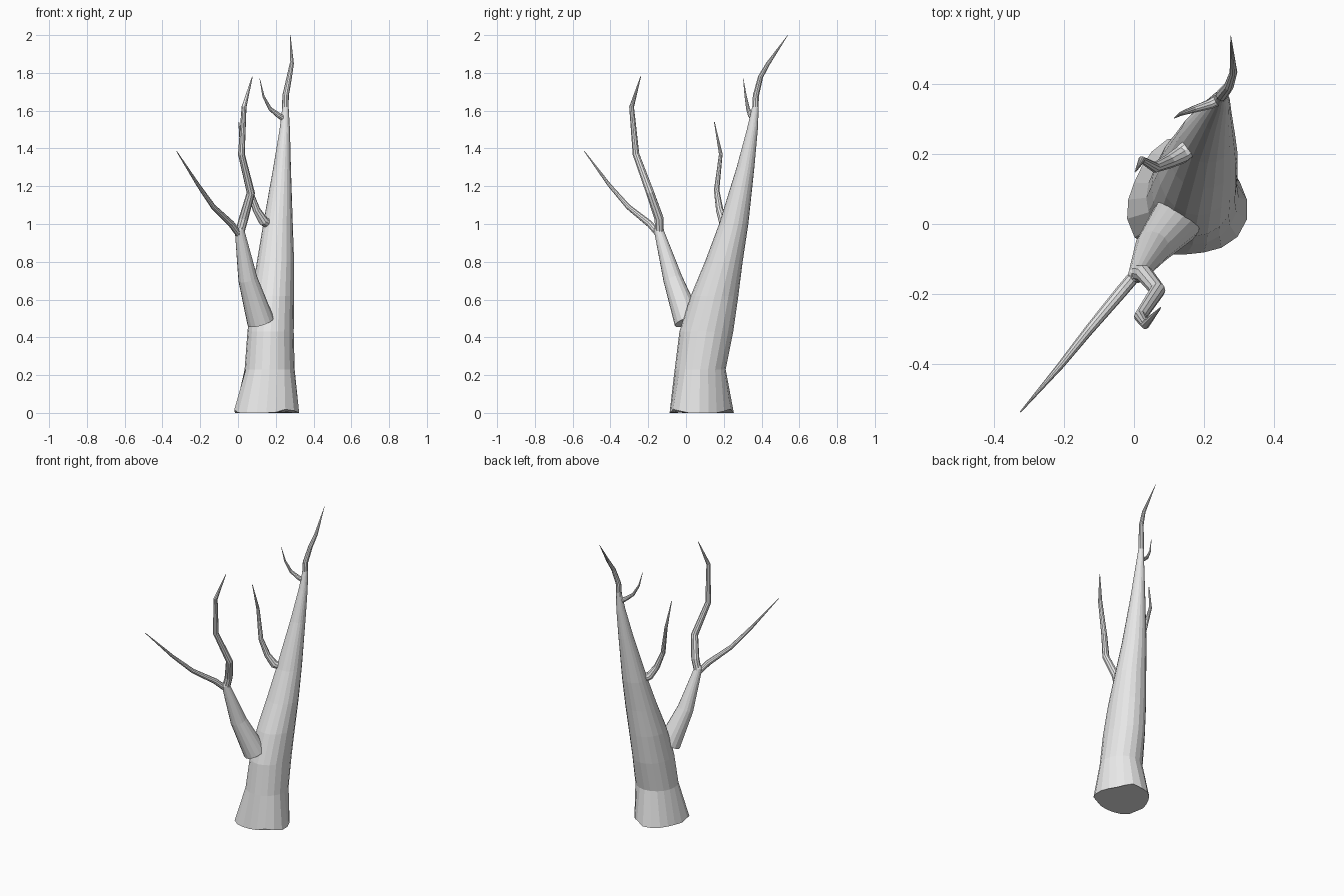
import bpy, bmesh, math
from mathutils import Vector

bark = bpy.data.materials.new("pale grey bark")
bark.diffuse_color = (0.8, 0.8, 0.8, 1)


def skin(name, rings):
    """Join rings of points into a closed tube."""
    bm = bmesh.new()
    loops = [[bm.verts.new(p) for p in ring] for ring in rings]
    n = len(loops[0])
    for a, b in zip(loops, loops[1:]):
        for i in range(n):
            j = (i + 1) % n
            bm.faces.new((a[i], a[j], b[j], b[i]))
    bm.faces.new(loops[0][::-1])
    bm.faces.new(loops[-1])
    bmesh.ops.recalc_face_normals(bm, faces=bm.faces)
    mesh = bpy.data.meshes.new(name)
    bm.to_mesh(mesh)
    bm.free()
    mesh.materials.append(bark)
    obj = bpy.data.objects.new(name, mesh)
    bpy.context.collection.objects.link(obj)
    return obj


def branch(name, path, sides=10):
    """Tapering tube along (x, y, z, radius) points, rings square to the path."""
    pts = [Vector(p[:3]) for p in path]
    rings = []
    side = Vector((1, 0, 0))
    for i, p in enumerate(pts):
        d = Vector((0, 0, 0))
        if i > 0:
            d += (p - pts[i - 1]).normalized()
        if i < len(pts) - 1:
            d += (pts[i + 1] - p).normalized()
        d.normalize()
        side = (side - d * side.dot(d)).normalized()
        up = d.cross(side)
        r = path[i][3]
        rings.append([p + (side * math.cos(t) + up * math.sin(t)) * r
                      for t in (math.tau * k / sides for k in range(sides))])
    return skin(name, rings)


# Trunk: level rings given as z, x min, x max, y min, y max
levels = [
    (0.00, -0.02, 0.32, -0.10, 0.24),
    (0.23, 0.035, 0.30, -0.06, 0.21),
    (0.43, 0.05, 0.295, -0.035, 0.25),
    (0.62, 0.07, 0.297, 0.025, 0.277),
    (0.80, 0.10, 0.297, 0.10, 0.30),
    (1.00, 0.133, 0.29, 0.175, 0.33),
    (1.30, 0.187, 0.28, 0.268, 0.362),
    (1.50, 0.22, 0.275, 0.322, 0.38),
    (1.62, 0.235, 0.268, 0.350, 0.385),
]
N = 20
rings = []
for k, (z, x0, x1, y0, y1) in enumerate(levels):
    ring = []
    for i in range(N):
        a = math.tau * i / N
        # root flare bulges three ways and lifts a little at the ground
        lobe = 1 + 0.08 * math.cos(3 * (a - math.radians(215))) if k == 0 else 1
        lift = 0.02 * max(0, math.cos(3 * (a - math.radians(310)))) ** 2 if k == 0 else 0
        ring.append(((x0 + x1) / 2 + (x1 - x0) / 2 * lobe * math.cos(a),
                     (y0 + y1) / 2 + (y1 - y0) / 2 * lobe * math.sin(a), z + lift))
    rings.append(ring)
for i, p in enumerate(rings[0]):
    if i % 5 == 0:
        rings[0][i] = (p[0], p[1], 0)
skin("trunk", rings)

# Crooked top of the trunk
branch("trunk_tip", [(0.25, 0.366, 1.59, 0.018), (0.252, 0.370, 1.68, 0.017),
                     (0.272, 0.395, 1.78, 0.014), (0.285, 0.435, 1.85, 0.011),
                     (0.277, 0.539, 2.0, 0.001)])

# Large lower limb, cut end sunk in the trunk
branch("main_limb", [(0.12, 0.01, 0.485, 0.073), (0.052, -0.07, 0.71, 0.051),
                     (0.008, -0.145, 0.97, 0.025), (0.01, -0.147, 0.985, 0.018)], 16)
branch("limb_upright", [(0.008, -0.14, 0.95, 0.024), (0.03, -0.143, 1.03, 0.025),
                        (0.068, -0.19, 1.165, 0.022), (0.018, -0.265, 1.37, 0.018),
                        (0.032, -0.288, 1.62, 0.013), (0.076, -0.24, 1.78, 0.002)])
branch("limb_outward", [(0.005, -0.145, 0.945, 0.018), (-0.035, -0.192, 1.0, 0.018),
                        (-0.13, -0.305, 1.09, 0.014), (-0.21, -0.405, 1.205, 0.010),
                        (-0.325, -0.538, 1.385, 0.002)])

# Small twigs on the trunk
branch("middle_twig", [(0.165, 0.225, 1.0, 0.027), (0.135, 0.198, 1.015, 0.026),
                       (0.098, 0.178, 1.075, 0.020), (0.06, 0.162, 1.18, 0.015),
                       (0.022, 0.184, 1.37, 0.010), (0.004, 0.15, 1.54, 0.002)])
branch("upper_twig", [(0.24, 0.355, 1.56, 0.016), (0.215, 0.342, 1.575, 0.014),
                      (0.17, 0.328, 1.61, 0.010), (0.135, 0.316, 1.675, 0.006),
                      (0.115, 0.303, 1.77, 0.001)])
